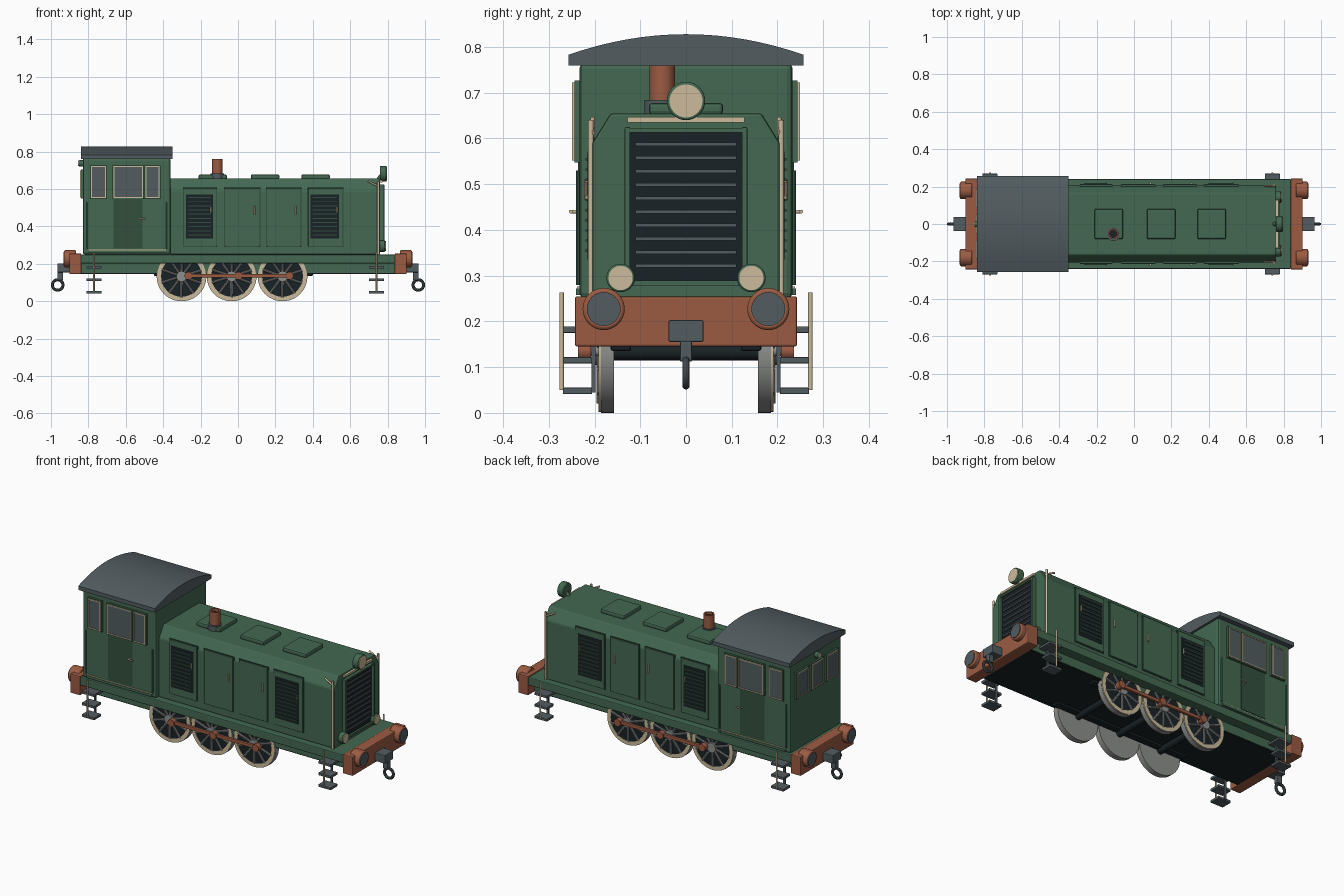
import bpy, bmesh, math
from mathutils import Matrix, Vector

if "Cube" in bpy.data.objects:
    bpy.data.objects.remove(bpy.data.objects["Cube"])


def mat(name, rgb):
    m = bpy.data.materials.new(name)
    m.diffuse_color = (*rgb, 1)
    m.use_nodes = True
    m.node_tree.nodes["Principled BSDF"].inputs["Base Color"].default_value = m.diffuse_color
    return m


GREEN = mat("body green", (0.056, 0.138, 0.083))
DOOR = mat("dark green", (0.033, 0.080, 0.048))
RED = mat("rust red", (0.33, 0.105, 0.055))
CREAM = mat("cream", (0.60, 0.50, 0.33))
GREY = mat("slate grey", (0.085, 0.107, 0.117))
BLACK = mat("near black", (0.010, 0.016, 0.019))
STEEL = mat("light steel", (0.27, 0.28, 0.27))


def finish(name, bm, m, bevel=0.0, smooth=False):
    bmesh.ops.recalc_face_normals(bm, faces=bm.faces)
    me = bpy.data.meshes.new(name)
    bm.to_mesh(me)
    bm.free()
    me.materials.append(m)
    ob = bpy.data.objects.new(name, me)
    bpy.context.collection.objects.link(ob)
    if bevel:
        b = ob.modifiers.new("bevel", 'BEVEL')
        b.width, b.segments = bevel, 2
    if smooth:
        bpy.ops.object.select_all(action='DESELECT')
        ob.select_set(True)
        bpy.context.view_layer.objects.active = ob
        bpy.ops.object.shade_smooth_by_angle(angle=math.radians(35))
    return ob


def box(name, x, y, z, m, bevel=0.0):
    """Box from (low, high) pairs on each axis, in any order."""
    bm = bmesh.new()
    size = [abs(p[1] - p[0]) for p in (x, y, z)]
    mid = [(p[0] + p[1]) / 2 for p in (x, y, z)]
    bmesh.ops.create_cube(bm, size=1, matrix=Matrix.Translation(mid) @ Matrix.Diagonal((*size, 1)))
    return finish(name, bm, m, bevel)


def rod(name, a, b, r, m, seg=32, bevel=0.0):
    """Cylinder from point a to point b."""
    a, b = Vector(a), Vector(b)
    bm = bmesh.new()
    rot = (b - a).to_track_quat('Z', 'Y').to_matrix().to_4x4()
    bmesh.ops.create_cone(bm, cap_ends=True, segments=seg, radius1=r, radius2=r,
                          depth=(b - a).length, matrix=Matrix.Translation((a + b) / 2) @ rot)
    return finish(name, bm, m, bevel, True)


def lathe(name, prof, centre, axis, m, seg=40):
    """Spin a closed (radius, along) loop round an axis through centre."""
    bm = bmesh.new()
    rot = Vector(axis).to_track_quat('Z', 'Y').to_matrix().to_4x4()
    mx = Matrix.Translation(centre) @ rot
    rings = [[bm.verts.new(mx @ Vector((r * math.cos(t), r * math.sin(t), h))) for r, h in prof]
             for t in (2 * math.pi * i / seg for i in range(seg))]
    n = len(prof)
    for i in range(seg):
        p, q = rings[i], rings[(i + 1) % seg]
        for j in range(n):
            k = (j + 1) % n
            bm.faces.new((p[j], q[j], q[k], p[k]))
    return finish(name, bm, m, 0, True)


def prism(name, pts, x0, x1, m, bevel=0.0, smooth=False):
    """Extrude a (y, z) outline along x."""
    bm = bmesh.new()
    f = bm.faces.new([bm.verts.new((x0, y, z)) for y, z in pts])
    ext = bmesh.ops.extrude_face_region(bm, geom=[f])['geom']
    bmesh.ops.translate(bm, vec=(x1 - x0, 0, 0), verts=[v for v in ext if isinstance(v, bmesh.types.BMVert)])
    return finish(name, bm, m, bevel, smooth)


def border(name, put, u, v, d, t, m):
    """Four bars round a rectangle; put() maps (u, v, depth) to a box."""
    put(name, u, (v[0], v[0] + t), d, m)
    put(name, u, (v[1] - t, v[1]), d, m)
    put(name, (u[0], u[0] + t), v, d, m)
    put(name, (u[1] - t, u[1]), v, d, m)


def window(put, u, v, d):
    put("window_frame", u, v, (d, d + 0.012), GREEN)
    put("window_glass", (u[0] + .007, u[1] - .007), (v[0] + .007, v[1] - .007), (d + 0.012, d + 0.014), GREY)
    border("window_trim", put, (u[0] + .005, u[1] - .005), (v[0] + .005, v[1] - .005), (d + 0.010, d + 0.017), .005, CREAM)


# Frame and running board
box("running_board", (-.84, .84), (-.24, .24), (.203, .25), GREEN, .005)
box("frame", (-.84, .84), (-.187, .187), (.152, .21), GREEN)
box("underside", (-.84, .84), (-.185, .185), (.147, .153), BLACK)

# Cab and curved roof
box("cab", (-.83, -.36), (-.233, .233), (.25, .765), GREEN, .012)
arc = [(.257 * i / 8, .828 - .045 * (i / 8) ** 2) for i in range(-8, 9)]
prism("cab_roof", [(-.257, .76)] + arc + [(.257, .76)], -.84, -.35, GREY, 0, True)

# Hood with chamfered shoulders
prism("hood", [(-.205, .25), (-.205, .59), (-.165, .655), (.165, .655), (.205, .59), (.205, .25)],
      -.37, .76, GREEN, .006)
for x in (-.135, .145, .415):
    box("roof_hatch", (x - .076, x + .076), (-.081, .081), (.652, .678), GREEN, .008)

# Exhaust stack
rod("exhaust_base", (-.11, -.055, .655), (-.11, -.055, .684), .036, GREY)
lathe("exhaust_stack", [(.02, .0), (.028, .0), (.028, .10), (.02, .10)], (-.11, -.052, .66), (0, 0, 1), RED)
rod("exhaust_bore", (-.11, -.052, .67), (-.11, -.052, .745), .021, BLACK)

# Radiator grille on the hood end
box("grille_panel", (.755, .768), (-.122, .122), (.287, .615), BLACK)
for i in range(10):
    z = .322 + i * .0295
    box("grille_slat", (.766, .775), (-.11, .11), (z - .004, z + .004), GREY)
for s in (-1, 1):
    box("grille_post", (.755, .782), (s * .122, s * .134), (.27, .625), GREEN, .003)
box("grille_top_frame", (.755, .778), (-.124, .124), (.613, .622), GREEN)
box("grille_sill", (.755, .778), (-.124, .124), (.278, .29), GREEN)
box("grille_top_bar", (.755, .772), (-.128, .128), (.635, .647), CREAM)


def lamp(name, x0, x1, y, z, r, d=1):
    rod(name + "_shell", (x0, y, z), (x1, y, z), r, GREEN, 32, .004)
    rod(name + "_lens", (x1 - d * .005, y, z), (x1 + d * .003, y, z), r * .86, CREAM)


lamp("headlamp", .758, .794, 0, .682, .042)
rod("headlamp_bracket", (.745, 0, .64), (.765, 0, .67), .012, GREEN, 12)
lamp("rear_lamp", -.825, -.852, 0, .737, .017, -1)

# Rear cab windows
def rear(name, u, v, d, m):
    return box(name, (-d[0], -d[1]), u, v, m)


for y in (-.135, 0, .135):
    window(rear, (y - .055, y + .055), (.55, .705), .828)

# Parts repeated on both sides
for s in (-1, 1):
    def side(name, u, v, d, m):
        return box(name, u, (s * d[0], s * d[1]), v, m)

    lamp("marker_lamp", .758, .787, s * .143, .295, .031)

    # Cab side windows, door and rails
    for u in ((-.79, -.70), (-.67, -.503), (-.50, -.415)):
        window(side, u, (.547, .727), .232)
    side("cab_door", (-.665, -.51), (.283, .55), (.232, .236), DOOR)
    rod("door_handle", (-.525, s * .235, .44), (-.525, s * .254, .44), .004, CREAM, 12)
    rod("door_lever", (-.525, s * .252, .44), (-.495, s * .252, .44), .004, CREAM, 12)
    side("cab_base_band", (-.80, -.385), (.258, .272), (.232, .241), GREEN)
    side("cab_sill_trim", (-.80, -.385), (.271, .276), (.232, .238), CREAM)
    for x in (-.805, -.38):
        rod("cab_rail", (x, s * .237, .28), (x, s * .237, .53), .004, GREEN, 8)

    # Hood doors, plain in the middle and louvred at the ends
    for u in ((-.07, .115), (.155, .335)):
        box("hood_door", u, (s * .200, s * .213), (.293, .605), GREEN, .003)
        side("door_edge", (u[0] - .004, u[1] + .004), (.289, .609), (.203, .207), DOOR)
        rod("hood_handle", (u[1] - .027, s * .217, .465), (u[1] - .027, s * .217, .51), .005, CREAM, 10)
    for u in ((-.29, -.115), (.375, .56)):
        side("louvre_edge", (u[0] - .004, u[1] + .004), (.289, .609), (.203, .207), DOOR)
        box("louvre_door", u, (s * .200, s * .213), (.293, .605), GREEN, .003)
        lo, hi = u[0] + .012, u[1] - .02
        side("louvre_back", (lo, hi), (.335, .572), (.205, .215), BLACK)
        for i in range(10):
            z = .352 + i * .0222
            side("louvre_slat", (lo + .01, hi - .01), (z, z + .005), (.212, .220), DOOR)
        rod("louvre_handle", (hi - .01, s * .219, .475), (hi - .01, s * .219, .505), .004, CREAM, 10)

    # Hood corner rails
    rod("corner_rail", (.75, s * .208, .25), (.75, s * .208, .64), .006, CREAM, 12)
    rod("corner_rail_top", (.755, s * .204, .612), (.695, s * .204, .643), .005, CREAM, 12)

    # Entry steps hung on posts
    for x in (-.77, .74):
        rod("step_post", (x, s * .272, .05), (x, s * .272, .263), .005, CREAM, 12)
        for z, y0 in ((.182, .18), (.115, .205), (.048, .205)):
            box("step_tread", (x - .04, x + .04), (s * y0, s * .269), (z - .007, z + .007), GREY, .002)
        box("step_hanger", (x - .006, x + .006), (s * .198, s * .207), (.045, .2), GREY)

    # Wheels: solid back, cream rim, spokes and hub
    wheels = (-.302, -.034, .238)
    for x in wheels:
        c = (x, 0, .133)
        rod("wheel_disc", (x, s * .157, .133), (x, s * .186, .133), .133, STEEL, 48)
        rod("wheel_recess", (x, s * .18, .133), (x, s * .1885, .133), .113, BLACK, 40)
        lathe("wheel_rim", [(.109, .180), (.131, .180), (.131, .191), (.109, .191)], c, (0, s, 0), CREAM, 48)
        for k in range(10):
            a = 2 * math.pi * k / 10 + .3
            dx, dz = math.cos(a), math.sin(a)
            rod("wheel_spoke", (x + .02 * dx, s * .189, .133 + .02 * dz),
                (x + .112 * dx, s * .189, .133 + .112 * dz), .0065, STEEL, 8)
        rod("wheel_hub", (x, s * .18, .133), (x, s * .203, .133), .028, STEEL, 24)
        # Crank pin and rod end
        rod("crank_pin", (x + .037, s * .185, .136), (x + .037, s * .23, .136), .012, STEEL, 16)
        rod("rod_end", (x + .037, s * .208, .136), (x + .037, s * .236, .136), .021, RED, 20)
    box("coupling_rod", (wheels[0] + .037, wheels[2] + .037), (s * .212, s * .228), (.127, .146), RED, .003)
    box("spring_beam", (-.45, .40), (s * .12, s * .165), (.135, .155), BLACK, .006)

for x in wheels:
    rod("axle", (x, -.16, .133), (x, .16, .133), .018, BLACK, 16)

# Both ends: buffer beam, buffers and hanging coupler
for e in (-1, 1):
    box("buffer_beam", (e * .838, e * .902), (-.243, .243), (.145, .255), RED, .005)
    for s in (-1, 1):
        rod("buffer", (e * .865, s * .18, .227), (e * .93, s * .18, .227), .046, RED, 32, .006)
        rod("buffer_face", (e * .925, s * .18, .227), (e * .934, s * .18, .227), .037, GREY)
    box("coupler_block", (e * .895, e * .965), (-.038, .038), (.155, .203), GREY, .003)
    box("coupler_shank", (e * .935, e * .965), (-.013, .013), (.112, .157), GREY, .003)
    link = [(.028 + .008 * math.cos(t), .008 * math.sin(t)) for t in (2 * math.pi * i / 10 for i in range(10))]
    lathe("coupler_ring", link, (e * .964, 0, .087), (0, 1, 0), GREY, 32)
